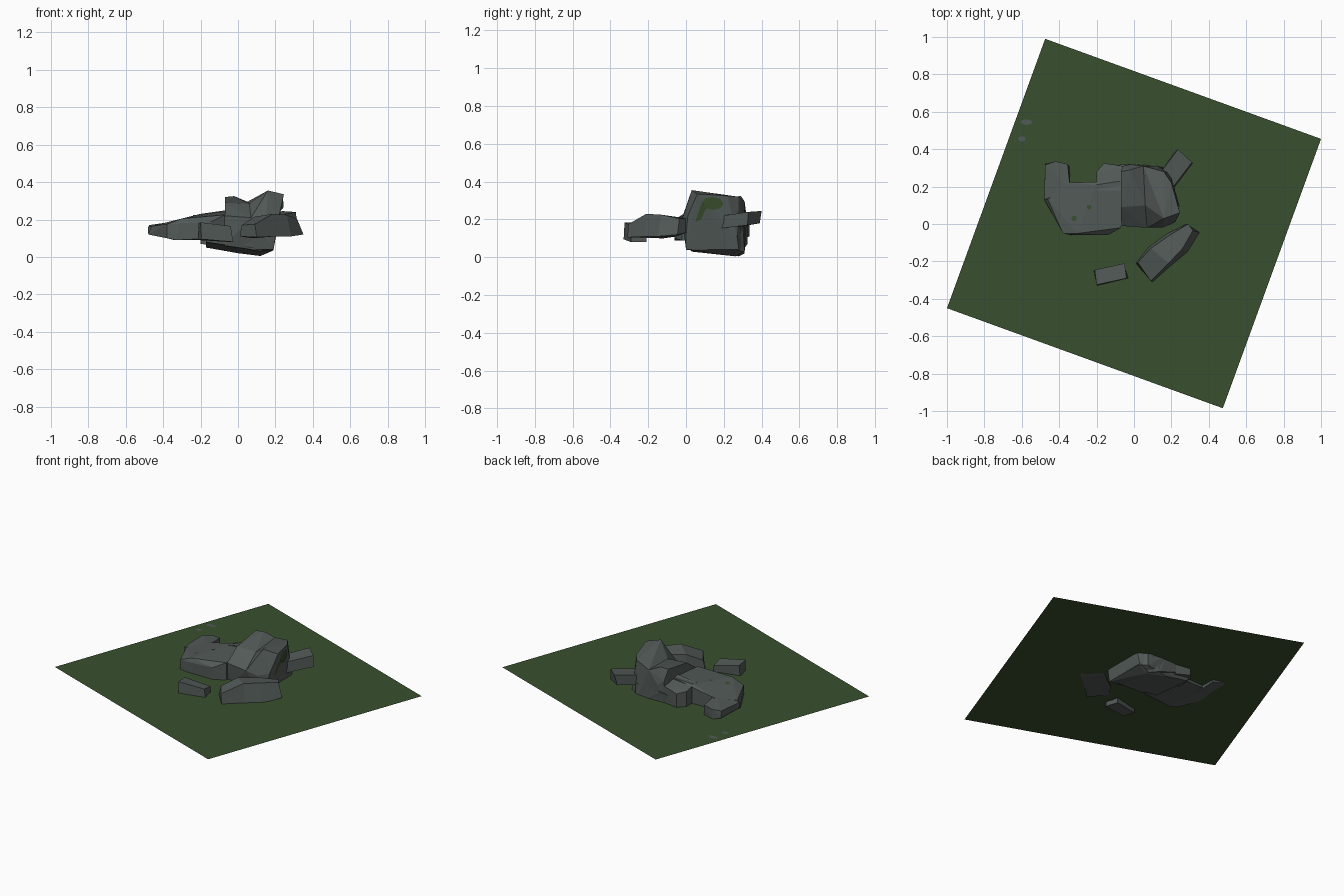
import bpy, bmesh, math
from mathutils import Vector
from mathutils.bvhtree import BVHTree


def material(name, rgb):
    m = bpy.data.materials.new(name)
    m.diffuse_color = (*rgb, 1)
    return m


STONE = material("grey stone", (0.085, 0.102, 0.096))
GRASS = material("dark grass", (0.040, 0.078, 0.027))


def finish(name, bm, mat):
    bmesh.ops.recalc_face_normals(bm, faces=bm.faces)
    me = bpy.data.meshes.new(name)
    bm.to_mesh(me)
    bm.free()
    me.materials.append(mat)
    ob = bpy.data.objects.new(name, me)
    bpy.context.collection.objects.link(ob)
    return ob


def chunk(name, pts):
    """Faceted stone: convex hull of its corners."""
    bm = bmesh.new()
    for p in pts:
        bm.verts.new(p)
    res = bmesh.ops.convex_hull(bm, input=bm.verts)
    junk = [v for v in bm.verts if not v.link_faces]
    bmesh.ops.delete(bm, geom=junk, context='VERTS')
    bmesh.ops.dissolve_limit(bm, angle_limit=math.radians(3), verts=bm.verts, edges=bm.edges)
    return finish(name, bm, STONE)


def loft(name, rings):
    """Bent beam: four-cornered rings joined in order and capped."""
    bm = bmesh.new()
    loops = [[bm.verts.new(p) for p in r] for r in rings]
    for a, b in zip(loops, loops[1:]):
        for i in range(4):
            j = (i + 1) % 4
            bm.faces.new((a[i], a[j], b[j], b[i]))
    bm.faces.new(loops[0])
    bm.faces.new(loops[-1])
    return finish(name, bm, STONE)


def patch(name, host, centre, direction, outline, mat):
    """Thin stain laid on the face of a stone."""
    dg = [host.data.vertices[i].co for i in range(len(host.data.vertices))]
    tree = BVHTree.FromPolygons(dg, [p.vertices[:] for p in host.data.polygons])
    d = Vector(direction)
    hit, n, _, _ = tree.ray_cast(Vector(centre) - d * 2, d)
    if hit is None:
        return
    if n.dot(d) > 0:
        n = -n
    side = Vector((0, 1, 0)) if abs(d.x) > 0.5 else Vector((1, 0, 0))
    u = (side - n * side.dot(n)).normalized()
    v = n.cross(u)
    if v.z < 0:
        v = -v
    bm = bmesh.new()
    bm.faces.new([bm.verts.new(hit + n * 0.003 + u * a + v * b) for a, b in outline])
    finish(name, bm, mat)


def blob(r, s):
    return [(r * math.cos(k * math.pi / 4), s * math.sin(k * math.pi / 4)) for k in range(8)]


# Ground sheet
G = 0.113
bm = bmesh.new()
bm.faces.new([bm.verts.new((x, y, G)) for x, y in
              ((-1, -0.45), (0.475, -0.985), (1, 0.455), (-0.475, 0.99))])
ground = finish("ground_sheet", bm, GRASS)

# Chest: two blocks meeting in a valley
valley = [(0.06, 0.10, 0.285), (0.05, 0.31, 0.295), (0.07, -0.02, 0.21),
          (0.07, 0.02, 0.04), (0.06, 0.31, 0.02)]
chunk("chest_left", valley + [
    (-0.07, 0.09, 0.29), (-0.07, 0.28, 0.32), (-0.02, 0.29, 0.325), (-0.06, 0.31, 0.25),
    (-0.02, 0.32, 0.22), (-0.07, -0.01, 0.22), (-0.07, 0.0, 0.06), (-0.06, 0.31, 0.06)])
chest = chunk("chest_right", valley + [
    (0.16, 0.03, 0.355), (0.245, 0.06, 0.335), (0.16, 0.28, 0.32), (0.20, 0.22, 0.325),
    (0.22, 0.01, 0.22), (0.15, -0.02, 0.2), (0.19, 0.0, 0.04), (0.19, 0.28, 0.04),
    (0.2, 0.0, 0.11), (0.2, 0.27, 0.11), (0.12, 0.28, 0.005), (0.13, 0.31, 0.1)])
# Buried belly
chunk("belly", [
    (-0.17, 0.0, 0.08), (-0.17, 0.29, 0.05), (-0.17, 0.31, 0.15), (-0.17, 0.0, 0.18),
    (0.0, 0.02, 0.05), (0.0, 0.29, 0.02), (0.12, 0.03, 0.03), (0.12, 0.26, 0.005),
    (0.15, 0.31, 0.03), (0.19, 0.02, 0.04), (0.19, 0.27, 0.035), (0.15, 0.3, 0.18),
    (0.15, 0.0, 0.18), (-0.03, 0.32, 0.18)])
# Hips and legs
chunk("hips", [
    (-0.07, -0.02, 0.225), (-0.07, 0.23, 0.245), (-0.20, 0.21, 0.23), (-0.37, 0.22, 0.185),
    (-0.30, -0.05, 0.205), (-0.38, -0.05, 0.175), (-0.46, 0.13, 0.165), (-0.07, -0.02, 0.09),
    (-0.07, 0.23, 0.09), (-0.33, -0.06, 0.09), (-0.38, -0.05, 0.10), (-0.48, 0.13, 0.12),
    (-0.37, 0.22, 0.10), (-0.14, -0.06, 0.10), (-0.14, -0.06, 0.19), (-0.31, -0.06, 0.18)])
chunk("long_leg", [
    (-0.48, 0.13, 0.16), (-0.48, 0.13, 0.125), (-0.34, 0.18, 0.19), (-0.34, 0.18, 0.09),
    (-0.475, 0.315, 0.17), (-0.475, 0.32, 0.125), (-0.42, 0.335, 0.175), (-0.355, 0.32, 0.18),
    (-0.345, 0.31, 0.10), (-0.42, 0.335, 0.11)])
chunk("short_leg", [
    (-0.20, 0.18, 0.23), (-0.20, 0.28, 0.21), (-0.16, 0.325, 0.20), (-0.06, 0.31, 0.22),
    (-0.06, 0.18, 0.25), (-0.20, 0.18, 0.07), (-0.20, 0.28, 0.08), (-0.16, 0.325, 0.07),
    (-0.06, 0.31, 0.05), (-0.06, 0.18, 0.05)])

# Bent broken arm
loft("broken_arm", [
    [(0.01, -0.21, 0.11), (0.02, -0.205, 0.17), (0.09, -0.305, 0.175), (0.10, -0.31, 0.105)],
    [(0.08, -0.12, 0.10), (0.09, -0.13, 0.215), (0.185, -0.21, 0.23), (0.20, -0.22, 0.11)],
    [(0.18, -0.05, 0.11), (0.19, -0.06, 0.215), (0.26, -0.13, 0.225), (0.285, -0.15, 0.11)],
    [(0.28, 0.0, 0.13), (0.29, 0.0, 0.205), (0.315, -0.035, 0.205), (0.35, -0.045, 0.12)]])
# Loose block
loft("loose_block", [
    [(-0.215, -0.25, 0.09), (-0.21, -0.245, 0.18), (-0.20, -0.325, 0.185), (-0.195, -0.33, 0.095)],
    [(-0.05, -0.21, 0.08), (-0.05, -0.21, 0.15), (-0.04, -0.29, 0.165), (-0.025, -0.29, 0.08)]])
# Arm stub behind the chest
loft("arm_stub", [
    [(0.10, 0.22, 0.15), (0.10, 0.22, 0.215), (0.18, 0.16, 0.215), (0.19, 0.16, 0.15)],
    [(0.22, 0.39, 0.18), (0.235, 0.40, 0.245), (0.31, 0.33, 0.24), (0.315, 0.325, 0.17)]])

# Moss on the stones, pebbles on the ground
patch("moss_side_large", chest, (0, 0.14, 0.285), (-1, 0, 0), blob(0.06, 0.035), GRASS)
patch("moss_side_streak", chest, (0, 0.08, 0.22), (-1, 0, 0),
      [(-0.03, -0.03), (0.0, -0.02), (0.03, 0.05), (0.0, 0.06)], GRASS)
hips = bpy.data.objects["hips"]
patch("moss_spot_a", hips, (-0.32, 0.03, 0), (0, 0, -1), blob(0.015, 0.015), GRASS)
patch("moss_spot_b", hips, (-0.24, 0.09, 0), (0, 0, -1), blob(0.012, 0.012), GRASS)
patch("pebble_a", ground, (-0.575, 0.545, 0), (0, 0, -1), blob(0.032, 0.015), STONE)
patch("pebble_b", ground, (-0.60, 0.455, 0), (0, 0, -1), blob(0.02, 0.015), STONE)
